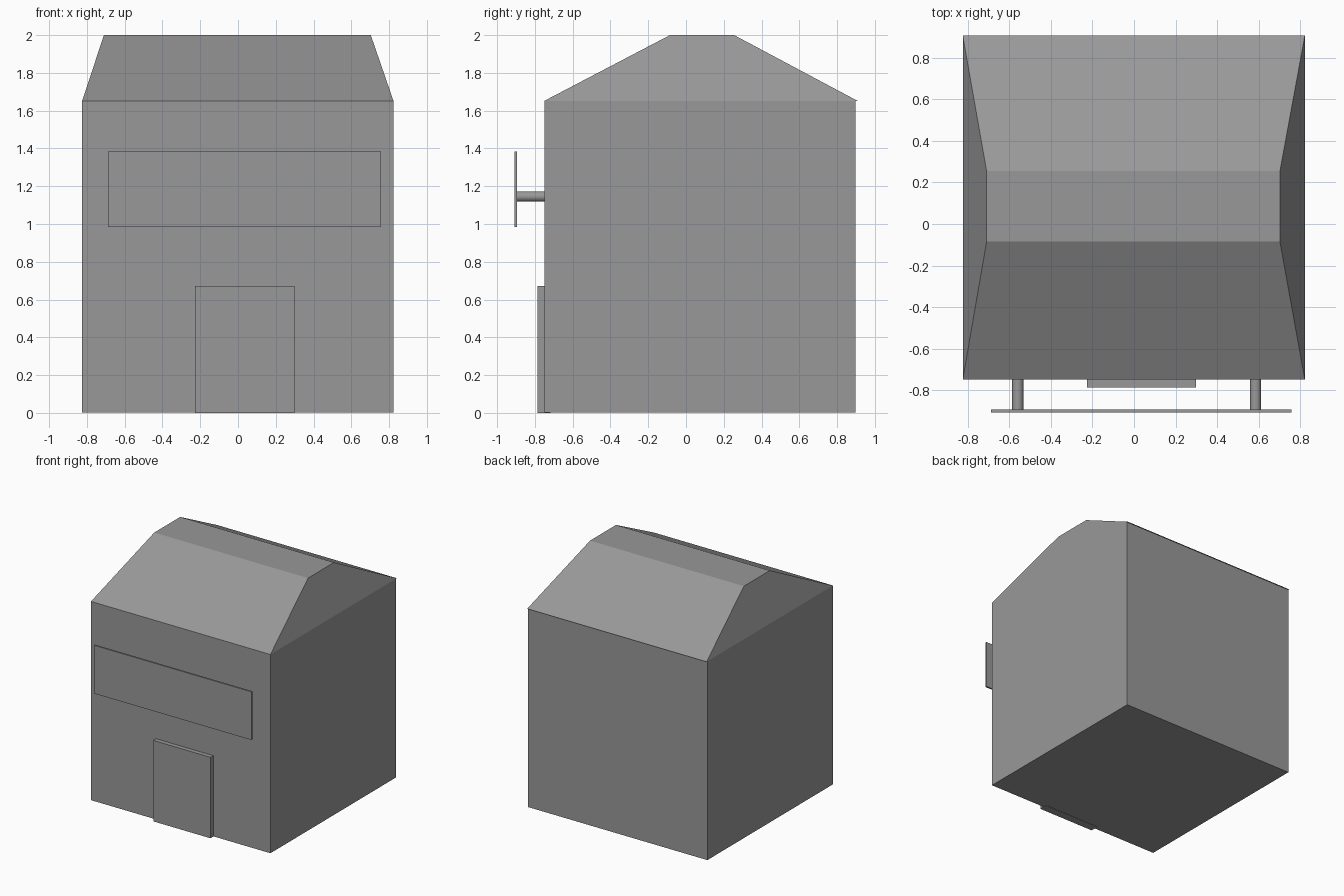
import bpy, bmesh, math

if "Cube" in bpy.data.objects:
    bpy.data.objects.remove(bpy.data.objects["Cube"])

# Dark grey shared by every part
grey = bpy.data.materials.new("dark_grey")
grey.diffuse_color = (0.316, 0.316, 0.316, 1)
grey.use_nodes = True
grey.node_tree.nodes["Principled BSDF"].inputs["Base Color"].default_value = grey.diffuse_color


def box(name, lo, hi, top=None):
    """Box from lo to hi; top = (x0, x1, y0, y1) optionally tapers the upper face."""
    bm = bmesh.new()
    bmesh.ops.create_cube(bm, size=1)
    for v in bm.verts:
        upper = v.co.z > 0
        x0, x1, y0, y1 = top if (top and upper) else (lo[0], hi[0], lo[1], hi[1])
        v.co = (x1 if v.co.x > 0 else x0,
                y1 if v.co.y > 0 else y0,
                hi[2] if upper else lo[2])
    mesh = bpy.data.meshes.new(name)
    bm.to_mesh(mesh)
    bm.free()
    mesh.materials.append(grey)
    obj = bpy.data.objects.new(name, mesh)
    bpy.context.collection.objects.link(obj)
    return obj


# Main walls
box("walls", (-0.825, -0.75, 0.002), (0.823, 0.898, 1.652))

# Hipped roof with a flat top
box("roof", (-0.825, -0.75, 1.652), (0.823, 0.908, 2.0),
    top=(-0.71, 0.703, -0.085, 0.255))

# Door slab, partly set into the wall
box("door", (-0.227, -0.787, 0.0), (0.298, -0.718, 0.672))

# Blank sign board
box("sign_board", (-0.688, -0.908, 0.985), (0.758, -0.894, 1.385))

# Round brackets holding the sign off the wall
for side, x in (("left", -0.56), ("right", 0.586)):
    bpy.ops.mesh.primitive_cylinder_add(
        vertices=32, radius=0.027, depth=0.16,
        location=(x, -0.82, 1.145), rotation=(math.pi / 2, 0, 0))
    bracket = bpy.context.object
    bracket.name = f"sign_bracket_{side}"
    bracket.data.materials.append(grey)
    bpy.ops.object.shade_smooth_by_angle()
